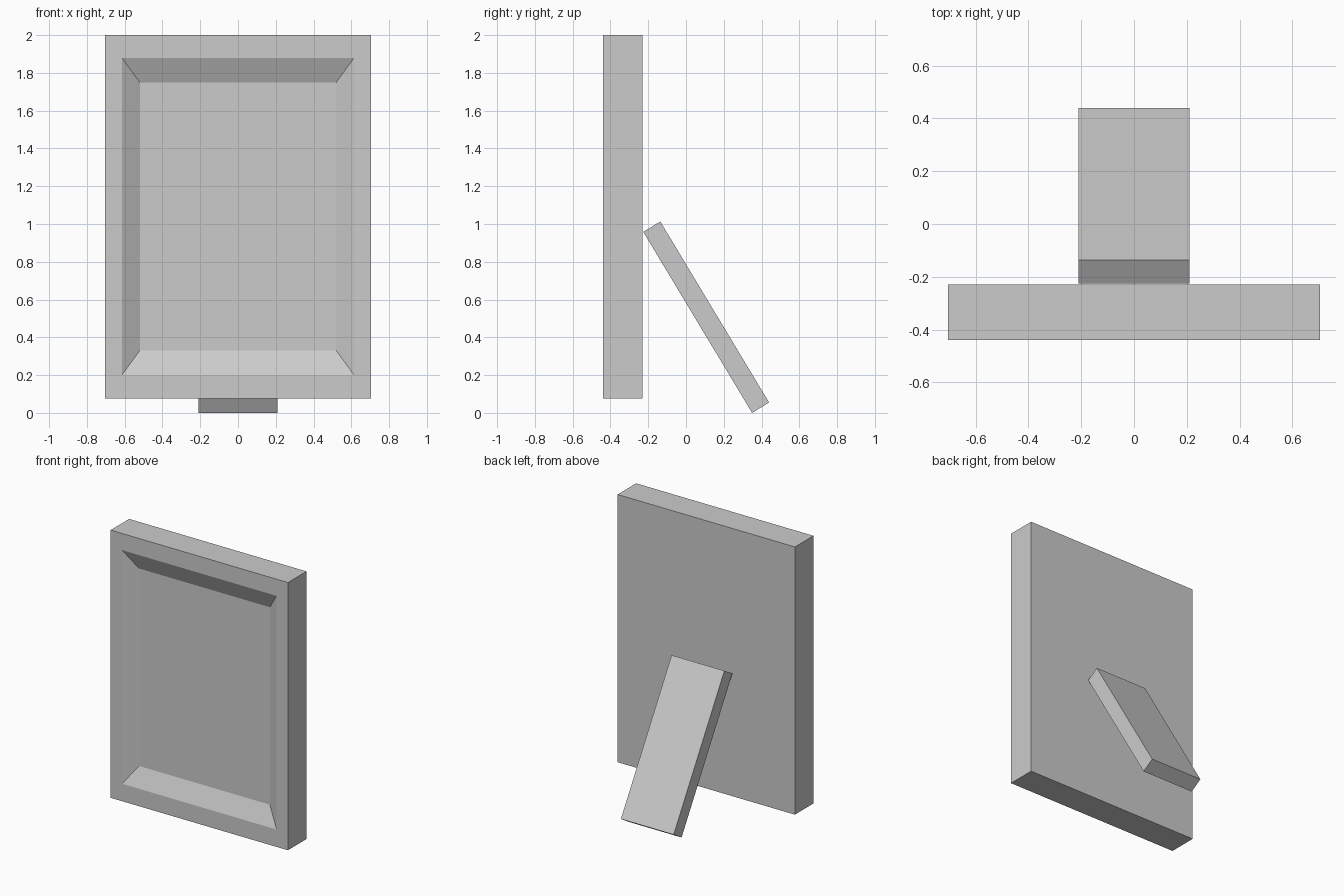
import bpy, bmesh

if "Cube" in bpy.data.objects:
    bpy.data.objects.remove(bpy.data.objects["Cube"])


def loft(name, rings):
    """Join matching four-point rings with quads and cap both ends."""
    bm = bmesh.new()
    loops = [[bm.verts.new(p) for p in ring] for ring in rings]
    for a, b in zip(loops, loops[1:]):
        for i in range(4):
            j = (i + 1) % 4
            bm.faces.new((a[i], a[j], b[j], b[i]))
    bm.faces.new(loops[0])
    bm.faces.new(loops[-1])
    bmesh.ops.recalc_face_normals(bm, faces=bm.faces)
    mesh = bpy.data.meshes.new(name)
    bm.to_mesh(mesh)
    bm.free()
    obj = bpy.data.objects.new(name, mesh)
    bpy.context.collection.objects.link(obj)
    return obj


def rect(half_x, y, z0, z1):
    return [(-half_x, y, z0), (half_x, y, z0), (half_x, y, z1), (-half_x, y, z1)]


# Frame: back panel, outer sides, front rim, bevelled recess and picture floor
loft("picture_frame", [
    rect(0.705, -0.23, 0.075, 2.0),
    rect(0.705, -0.44, 0.075, 2.0),
    rect(0.615, -0.44, 0.20, 1.88),
    rect(0.52, -0.38, 0.33, 1.75),
])

# Leaning stand: side profile extruded across x
profile = [(0.35, 0.0), (0.44, 0.055), (-0.136, 1.013), (-0.226, 0.958)]
loft("back_stand", [[(x, y, z) for y, z in profile] for x in (-0.21, 0.21)])
